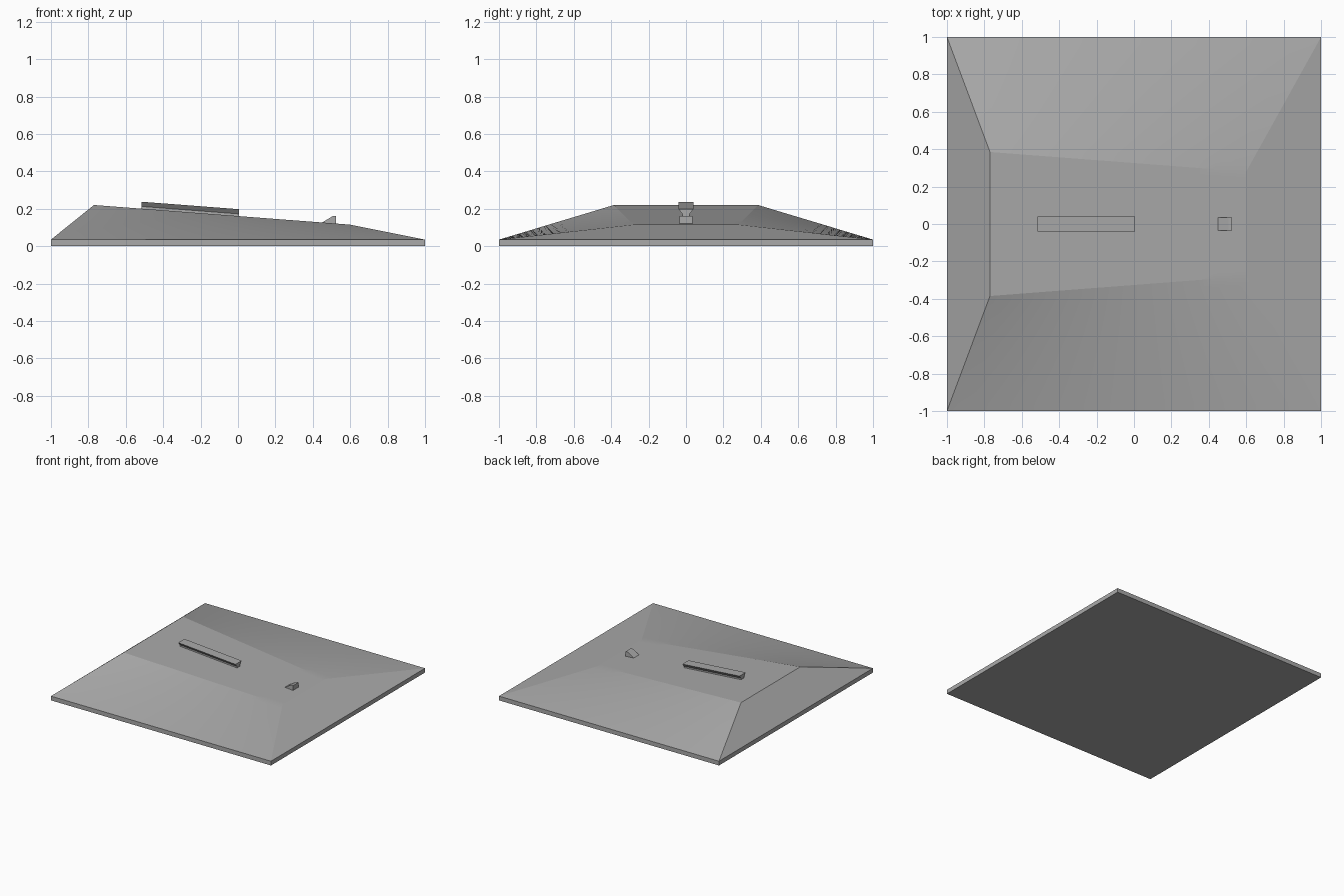
import bpy
import bmesh
from mathutils import Vector

cube = bpy.data.objects.get("Cube")
if cube:
    bpy.data.objects.remove(cube, do_unlink=True)

grey = bpy.data.materials.new("mid_grey")
grey.use_nodes = True
grey.diffuse_color = (0.4, 0.4, 0.4, 1)
grey.node_tree.nodes["Principled BSDF"].inputs["Base Color"].default_value = (0.4, 0.4, 0.4, 1)

RIM = 0.035                     # slab thickness
BACK_X, BACK_Y, BACK_Z = -0.77, 0.385, 0.22
NOSE_X, NOSE_Y, NOSE_Z = 0.6, 0.28, 0.115
SLOPE = (NOSE_Z - BACK_Z) / (NOSE_X - BACK_X)


def deck_z(x):
    """Height of the sloping deck at x."""
    return BACK_Z + SLOPE * (x - BACK_X)


def finish(name, bm):
    bmesh.ops.remove_doubles(bm, verts=bm.verts, dist=0.0001)
    bmesh.ops.recalc_face_normals(bm, faces=bm.faces)
    mesh = bpy.data.meshes.new(name)
    bm.to_mesh(mesh)
    bm.free()
    mesh.materials.append(grey)
    obj = bpy.data.objects.new(name, mesh)
    bpy.context.collection.objects.link(obj)
    return obj


def patch(bm, a, b, c, d, steps):
    """Ruled surface between edges a-b and d-c."""
    a, b, c, d = (Vector(p) for p in (a, b, c, d))
    rows = []
    for j in range(steps + 1):
        left, right = a.lerp(d, j / steps), b.lerp(c, j / steps)
        rows.append([bm.verts.new(left.lerp(right, i / steps)) for i in range(steps + 1)])
    for low, high in zip(rows, rows[1:]):
        for i in range(steps):
            bm.faces.new((low[i], low[i + 1], high[i + 1], high[i]))


def loft(name, start, end):
    """Solid between two matching cross-sections."""
    bm = bmesh.new()
    first = [bm.verts.new(p) for p in start]
    last = [bm.verts.new(p) for p in end]
    bm.faces.new(first)
    bm.faces.new(last)
    for i in range(len(first)):
        k = (i + 1) % len(first)
        bm.faces.new((first[i], first[k], last[k], last[i]))
    return finish(name, bm)


# Hull: thin square slab with a sloping deck and twisted flanks
N = 16
bm = bmesh.new()
base = [(-1, -1), (1, -1), (1, 1), (-1, 1)]
floor = [(x, y, 0) for x, y in base]
rim = [(x, y, RIM) for x, y in base]
top = [(BACK_X, -BACK_Y, BACK_Z), (NOSE_X, -NOSE_Y, NOSE_Z),
       (NOSE_X, NOSE_Y, NOSE_Z), (BACK_X, BACK_Y, BACK_Z)]
patch(bm, *floor, N)
patch(bm, *top, N)
for i in range(4):
    k = (i + 1) % 4
    patch(bm, floor[i], floor[k], rim[k], rim[i], N)
    patch(bm, rim[i], rim[k], top[k], top[i], N)
hull = finish("hull", bm)

# Top rail: dovetail bar lying along the deck
section = [(-0.02, -0.01), (0.02, -0.01), (0.02, 0.012), (0.04, 0.037),
           (-0.04, 0.037), (-0.02, 0.012)]
loft("top_rail", *[[(x, y, deck_z(x) + h) for y, h in section] for x in (-0.515, 0.005)])

# Front wedge: small ramp with a flat top
profile = [(0.45, deck_z(0.45)), (0.45, 0.11), (0.525, 0.11), (0.525, 0.16), (0.505, 0.16)]
loft("front_wedge", *[[(x, y, z) for x, z in profile] for y in (-0.035, 0.035)])

# Soft flanks with crisp ridges
bpy.ops.object.select_all(action='DESELECT')
hull.select_set(True)
bpy.context.view_layer.objects.active = hull
bpy.ops.object.shade_smooth_by_angle(angle=0.1)
